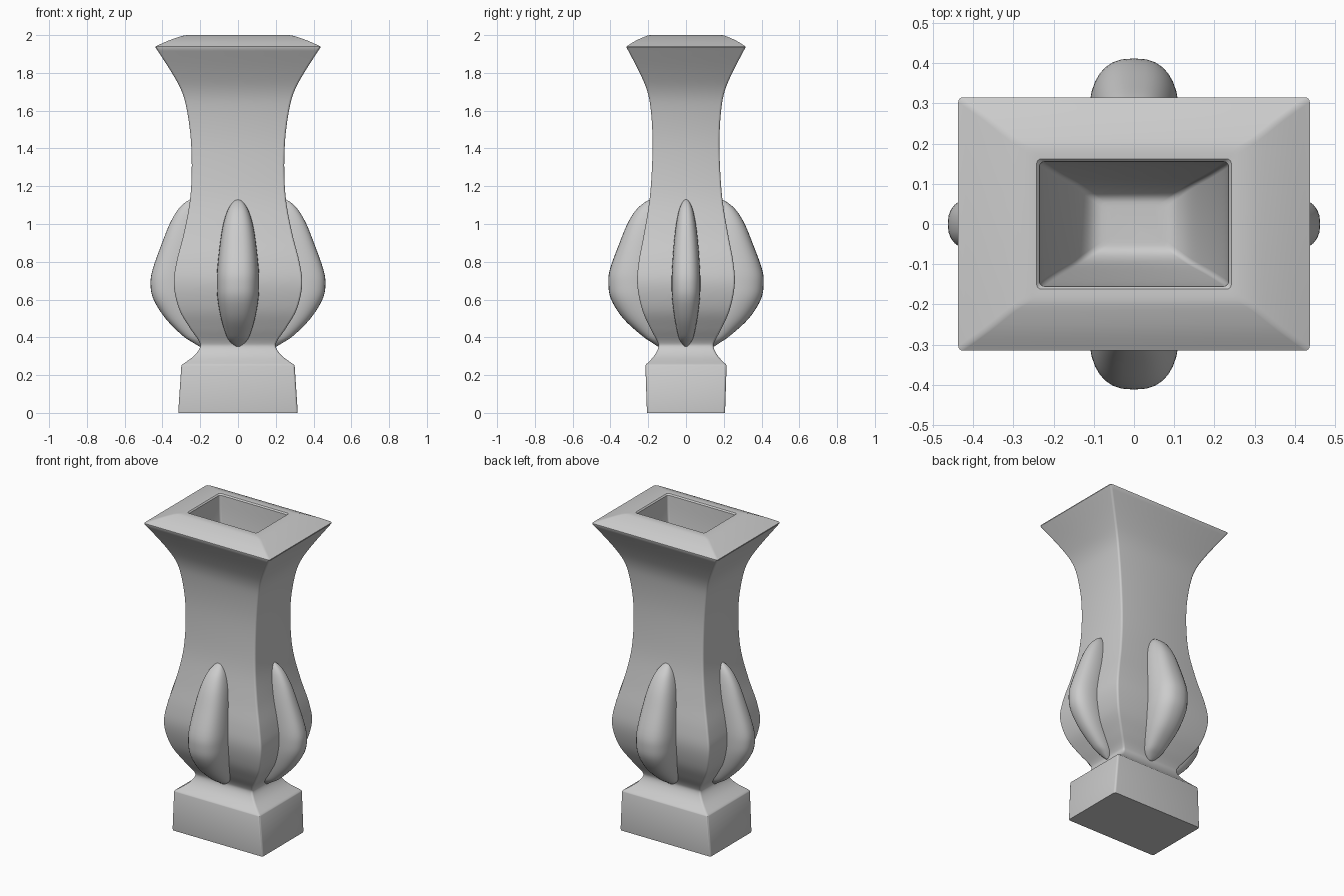
import bpy, bmesh, math

if "Cube" in bpy.data.objects:
    bpy.data.objects.remove(bpy.data.objects["Cube"])


def smooth_rows(rows, steps=5):
    """Catmull-Rom resampling of a list of equal-length tuples."""
    out = []
    for i in range(len(rows) - 1):
        a, b, c, d = (rows[max(i - 1, 0)], rows[i], rows[i + 1],
                      rows[min(i + 2, len(rows) - 1)])
        for s in range(steps):
            t = s / steps
            out.append(tuple(
                0.5 * (2 * q + (r - p) * t + (2 * p - 5 * q + 4 * r - u) * t * t
                       + (3 * q - p - 3 * r + u) * t ** 3)
                for p, q, r, u in zip(a, b, c, d)))
    out.append(rows[-1])
    return out


def loft(name, rings):
    """Skin a list of closed rings and cap both ends."""
    bm = bmesh.new()
    vs = [[bm.verts.new(p) for p in ring] for ring in rings]
    n = len(vs[0])
    for lo, hi in zip(vs, vs[1:]):
        for i in range(n):
            j = (i + 1) % n
            bm.faces.new((lo[i], lo[j], hi[j], hi[i]))
    bm.faces.new(vs[0][::-1])
    bm.faces.new(vs[-1])
    bmesh.ops.recalc_face_normals(bm, faces=bm.faces)
    mesh = bpy.data.meshes.new(name)
    bm.to_mesh(mesh)
    bm.free()
    for f in mesh.polygons:
        f.use_smooth = True
    mesh.set_sharp_from_angle(angle=math.radians(32))
    ob = bpy.data.objects.new(name, mesh)
    bpy.context.collection.objects.link(ob)
    return ob


def rounded_rect(z, hx, hy, r=0.012, seg=4):
    pts = []
    for k, (sx, sy) in enumerate(((1, 1), (-1, 1), (-1, -1), (1, -1))):
        for s in range(seg + 1):
            a = math.pi / 2 * (k + s / seg)
            pts.append((sx * (hx - r) + r * math.cos(a),
                        sy * (hy - r) + r * math.sin(a), z))
    return pts


# Vase body: plinth, curved belly and neck, flared rim, hollow (z, half x, half y)
plinth = [(0, .315, .206), (.01, .316, .207), (.25, .30, .215)]
belly_neck = smooth_rows([
    (.255, .297, .213), (.30, .235, .17), (.345, .202, .147), (.38, .207, .153),
    (.45, .255, .19), (.55, .312, .233), (.68, .34, .258), (.80, .325, .25),
    (.95, .287, .222), (1.12, .255, .194), (1.28, .245, .181),
    (1.45, .25, .177), (1.60, .27, .186), (1.70, .297, .204),
    (1.80, .35, .245), (1.935, .437, .315)])
rim = smooth_rows([(1.94, .437, .315), (1.97, .37, .267), (1.993, .305, .215),
                   (2.0, .265, .19), (2.0, .242, .162)], 3)
hollow = smooth_rows([(1.992, .235, .155), (1.85, .225, .147), (1.65, .19, .125),
                      (1.48, .145, .10), (1.41, .105, .072), (1.40, .06, .04)], 4)
loft("vase_body", [rounded_rect(*p) for p in plinth + belly_neck + rim + hollow])


# Petal lobes: rows are (z, half width, surface distance, outer distance)
front_rows = [(.352, .012, .135, .150), (.375, .04, .15, .185), (.41, .062, .168, .235),
              (.50, .09, .21, .333), (.60, .108, .248, .396), (.68, .112, .258, .411),
              (.76, .11, .254, .403), (.90, .095, .235, .352), (1.0, .078, .214, .311),
              (1.07, .056, .20, .268), (1.11, .032, .193, .225), (1.13, .01, .18, .190)]
side_rows = [(.352, .008, .185, .205), (.375, .027, .20, .243), (.41, .042, .228, .295),
             (.50, .06, .286, .384), (.60, .073, .328, .447), (.68, .076, .34, .463),
             (.76, .074, .332, .452), (.90, .064, .30, .402), (1.0, .052, .276, .362),
             (1.07, .038, .262, .322), (1.11, .022, .256, .285), (1.13, .007, .245, .253)]


def petal(name, rows, angle):
    rings = []
    ca, sa = math.cos(angle), math.sin(angle)
    for z, w, base, outer in smooth_rows(rows, 4):
        ring = []
        for i in range(32):
            t = math.tau * i / 32
            c, s = math.cos(t), math.sin(t)
            depth = (outer - base) if c > 0 else 0.03
            u = base + depth * math.copysign(abs(c) ** .8, c)
            v = w * math.copysign(abs(s) ** .8, s)
            ring.append((u * ca - v * sa, u * sa + v * ca, z))
        rings.append(ring)
    loft(name, rings)


for side, rows, angle in (("front", front_rows, -90), ("back", front_rows, 90),
                          ("right", side_rows, 0), ("left", side_rows, 180)):
    petal(side + "_petal", rows, math.radians(angle))
